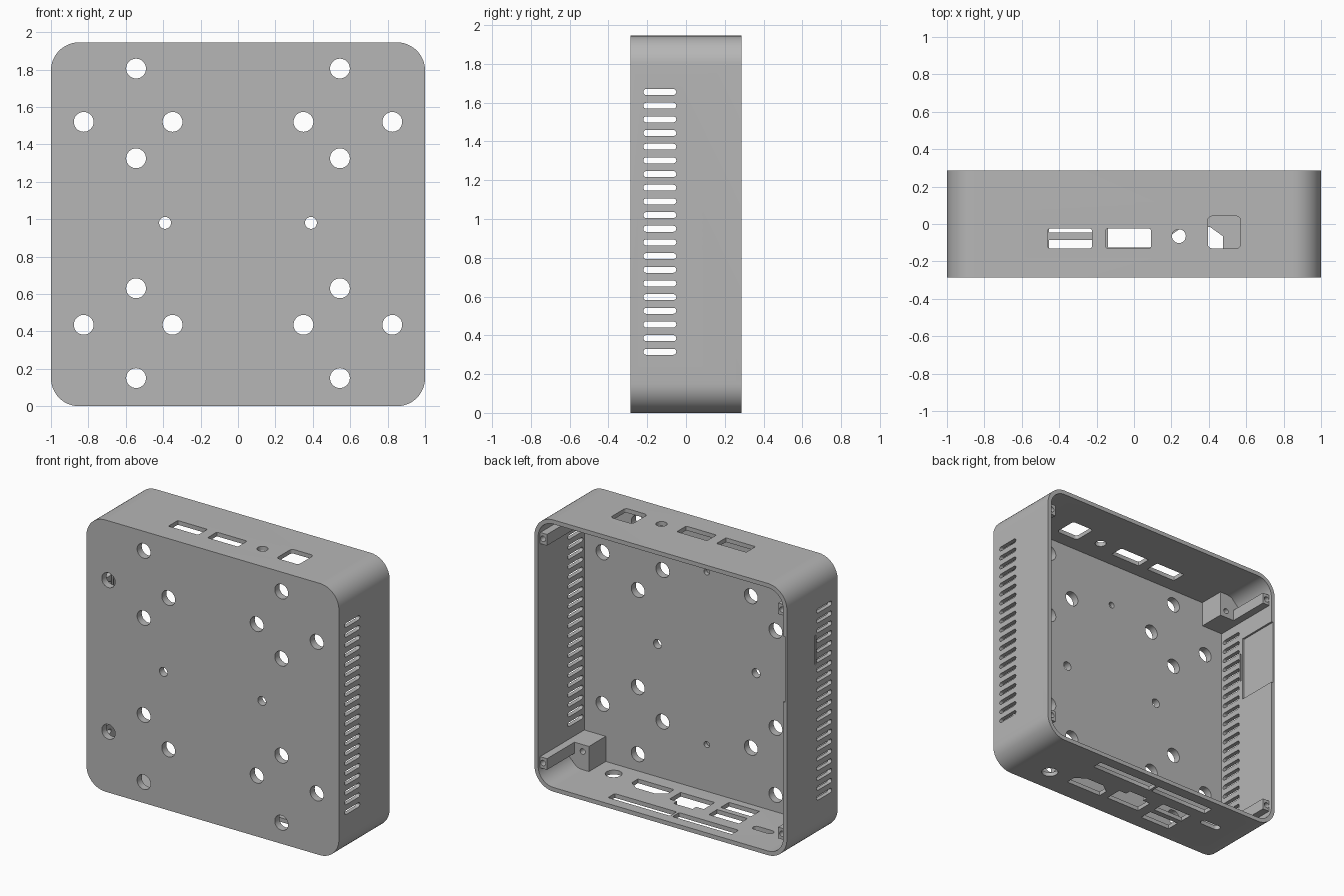
import bpy, bmesh, math

if "Cube" in bpy.data.objects:
    bpy.data.objects.remove(bpy.data.objects["Cube"])

grey = bpy.data.materials.new("plain_grey")
grey.diffuse_color = (0.47, 0.47, 0.47, 1)
grey.use_nodes = True
grey.node_tree.nodes["Principled BSDF"].inputs["Base Color"].default_value = grey.diffuse_color

H, D = 1.945, 0.287          # height, half depth
FRONT = -0.235               # inner face of the front wall
WALL = 0.03


def rounded(x0, x1, y0, y1, r, n=5):
    """Outline of a rounded rectangle."""
    pts = []
    for cx, cy, a0 in ((x1 - r, y1 - r, 0), (x0 + r, y1 - r, 90),
                       (x0 + r, y0 + r, 180), (x1 - r, y0 + r, 270)):
        for i in range(n + 1):
            a = math.radians(a0 + 90 * i / n)
            pts.append((cx + r * math.cos(a), cy + r * math.sin(a)))
    return pts


def circle(x, y, r, n=32):
    return [(x + r * math.cos(2 * math.pi * i / n), y + r * math.sin(2 * math.pi * i / n))
            for i in range(n)]


def rect(x0, x1, y0, y1):
    return [(x0, y0), (x1, y0), (x1, y1), (x0, y1)]


def solid(name, prisms):
    """One object from prisms given as (outline, axis, start, end)."""
    bm = bmesh.new()
    place = {'x': lambda u, v, w: (w, u, v), 'y': lambda u, v, w: (u, w, v),
             'z': lambda u, v, w: (u, v, w)}
    for pts, axis, a, b in prisms:
        lo = [bm.verts.new(place[axis](u, v, a)) for u, v in pts]
        hi = [bm.verts.new(place[axis](u, v, b)) for u, v in pts]
        bm.faces.new(lo)
        bm.faces.new(hi[::-1])
        for i in range(len(pts)):
            j = (i + 1) % len(pts)
            bm.faces.new((lo[j], lo[i], hi[i], hi[j]))
    bmesh.ops.remove_doubles(bm, verts=bm.verts, dist=1e-6)
    bmesh.ops.recalc_face_normals(bm, faces=bm.faces)
    me = bpy.data.meshes.new(name)
    bm.to_mesh(me)
    bm.free()
    me.materials.append(grey)
    ob = bpy.data.objects.new(name, me)
    bpy.context.collection.objects.link(ob)
    return ob


def cut(ob, prisms):
    """Subtract prisms from an object."""
    tool = solid("cutter", prisms)
    tool.hide_render = True
    mod = ob.modifiers.new("cut", 'BOOLEAN')
    mod.operation, mod.solver, mod.object = 'DIFFERENCE', 'EXACT', tool
    bpy.context.view_layer.objects.active = ob
    bpy.ops.object.modifier_apply(modifier="cut")
    bpy.data.objects.remove(tool)


# Case shell: rounded box, open at the back
shell = solid("case_shell", [(rounded(-1, 1, 0, H, 0.15, 12), 'y', -D, D)])
cut(shell, [(rounded(-1 + WALL, 1 - WALL, WALL, H - WALL, 0.12, 12), 'y', FRONT, 0.5)])

holes = []
# Mounting holes through the front wall
for s in (-1, 1):
    for x, z in ((0.545, 1.805), (0.545, 1.325), (0.545, 0.63), (0.545, 0.15),
                 (0.825, 1.52), (0.35, 1.52), (0.825, 0.435), (0.35, 0.435)):
        holes.append((circle(s * x, z, 0.053), 'y', -0.4, -0.23))
    holes.append((circle(s * 0.39, 0.98, 0.032, 24), 'y', -0.4, -0.23))
# Blind holes on the inside of the front wall
for x, z in ((0, 1.6), (0, 0.365)):
    holes.append((circle(x, z, 0.022, 16), 'y', -0.265, -0.23))

# Vent slots through both sides
for i in range(20):
    z = 0.315 + i * 0.0705
    holes.append((rounded(-0.22, -0.05, z - 0.0155, z + 0.0155, 0.015, 4), 'x', -1.2, 1.2))
# Narrow slot and inner recess on the left wall
holes.append((rect(-0.044, -0.03, 1.28, 1.49), 'x', -1.2, -0.9))
holes.append((rect(-0.015, 0.4, 1.13, 1.6), 'x', -0.984, -0.9))

# Top openings
for pts in (rounded(-0.46, -0.225, -0.13, -0.025, 0.008, 2),
            rounded(-0.15, 0.09, -0.13, -0.025, 0.008, 2),
            circle(0.24, -0.065, 0.037, 24),
            rounded(0.395, 0.57, -0.13, 0.042, 0.022)):
    holes.append((pts, 'z', 1.85, 2.1))

# Bottom openings: jack, sockets, paired ports, small slot, two long slots
trapezoid = [(0.19, -0.135), (0.475, -0.135), (0.475, -0.065), (0.405, -0.015),
             (0.26, -0.015), (0.19, -0.065)]
stepped = [(-0.14, -0.125), (0.13, -0.125), (0.13, 0.0), (0.07, 0.0), (0.07, 0.04),
           (-0.08, 0.04), (-0.08, 0.0), (-0.14, 0.0)]
for pts in (circle(0.65, -0.11, 0.055), trapezoid, stepped,
            rect(-0.455, -0.215, -0.18, -0.085), rect(-0.455, -0.215, -0.045, 0.05),
            rounded(-0.72, -0.56, 0.015, 0.065, 0.024),
            rounded(-0.02, 0.47, 0.135, 0.21, 0.008, 2),
            rounded(-0.51, -0.04, 0.135, 0.21, 0.008, 2)):
    holes.append((pts, 'z', -0.1, 0.1))
cut(shell, holes)

# Corner blocks at the front and screw rails running to the rim
parts = [shell]
block = [(0.80, 0.02), (0.88, 0.02), (0.98, 0.12), (0.98, 0.21), (0.80, 0.21)]
rail = rect(0.915, 0.98, 0.13, 0.21)
for side, s in (("left", -1), ("right", 1)):
    for level, top in (("lower", False), ("upper", True)):
        def flip(pts):
            return [(s * x, H - z if top else z) for x, z in pts]
        b = solid(f"{level}_{side}_corner_block", [(flip(block), 'y', FRONT - 0.01, -0.045)])
        cut(b, [(flip(circle(0.85, 0.16, 0.02, 16)), 'y', -0.15, 0.1)])
        r = solid(f"{level}_{side}_screw_rail", [(flip(rail), 'y', -0.06, 0.265)])
        cut(r, [(flip(circle(0.947, 0.17, 0.02, 16)), 'y', 0.1, 0.4)])
        parts += [b, r]

# Smooth curves, keep edges sharp
bpy.ops.object.select_all(action='DESELECT')
for ob in parts:
    ob.select_set(True)
bpy.context.view_layer.objects.active = shell
bpy.ops.object.shade_smooth_by_angle(angle=math.radians(30))
